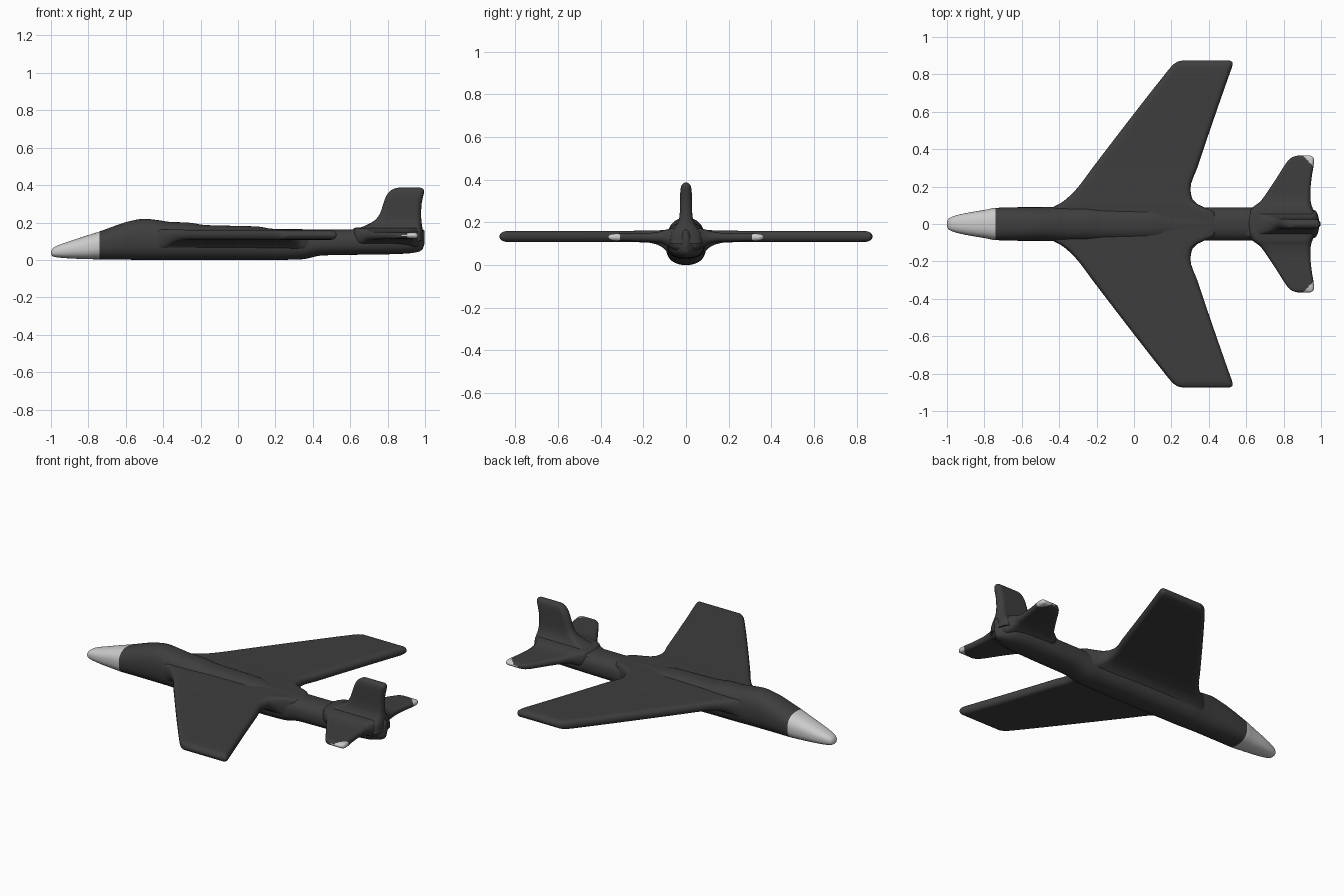
import bpy, bmesh, math

if "Cube" in bpy.data.objects:
    bpy.data.objects.remove(bpy.data.objects["Cube"])


def material(name, v):
    m = bpy.data.materials.new(name)
    m.diffuse_color = (v, v, v, 1)
    m.use_nodes = True
    m.node_tree.nodes["Principled BSDF"].inputs["Base Color"].default_value = m.diffuse_color
    return m


DARK = material("charcoal", 0.048)
LIGHT = material("light_grey", 0.6)


def densify(rows, n):
    """Monotone cubic interpolation of every column along the first one."""
    h = [b[0] - a[0] for a, b in zip(rows, rows[1:])]
    cols = []
    for c in range(len(rows[0])):
        v = [r[c] for r in rows]
        d = [(v[i + 1] - v[i]) / h[i] for i in range(len(h))]
        m = [d[0]] + [2 * p * q / (p + q) if p * q > 0 else 0
                      for p, q in zip(d, d[1:])] + [d[-1]]
        out = []
        for i in range(len(h)):
            for k in range(n):
                t = k / n
                out.append((2*t**3 - 3*t*t + 1) * v[i] + (t**3 - 2*t*t + t) * h[i] * m[i]
                           + (3*t*t - 2*t**3) * v[i + 1] + (t**3 - t*t) * h[i] * m[i + 1])
        cols.append(out + [v[-1]])
    return list(zip(*cols))


def loft(name, rings, light_rule, cap_start=True, mirror=False):
    bm = bmesh.new()
    loops = [[bm.verts.new(p) for p in ring] for ring in rings]
    n = len(loops[0])
    for a, b in zip(loops, loops[1:]):
        for i in range(n):
            j = (i + 1) % n
            bm.faces.new((a[i], a[j], b[j], b[i]))
    if cap_start:
        bm.faces.new(loops[0])
    bm.faces.new(loops[-1])
    bmesh.ops.recalc_face_normals(bm, faces=bm.faces)
    if mirror:   # open root: orient outward using the tip cap
        bm.faces.ensure_lookup_table()
        if bm.faces[-1].normal.y < 0:
            bmesh.ops.reverse_faces(bm, faces=bm.faces)
    for f in bm.faces:
        f.material_index = int(light_rule(f.calc_center_median()))
    me = bpy.data.meshes.new(name)
    bm.to_mesh(me)
    bm.free()
    me.materials.append(DARK)
    me.materials.append(LIGHT)
    ob = bpy.data.objects.new(name, me)
    bpy.context.collection.objects.link(ob)
    bpy.ops.object.select_all(action='DESELECT')
    ob.select_set(True)
    bpy.context.view_layer.objects.active = ob
    bpy.ops.object.shade_smooth_by_angle(angle=math.radians(60))
    if mirror:
        mod = ob.modifiers.new("mirror", 'MIRROR')
        mod.use_axis = (False, True, False)
    return ob


def slab_ring(x0, x1, c0, c1, edge=0.028):
    """Flat section with rounded leading and trailing edges, as (x, c) pairs."""
    mid, h = (c0 + c1) / 2, (c1 - c0) / 2
    r = min(edge, h, (x1 - x0) / 2)
    pts = []
    for k in range(9):
        a = math.pi / 2 + math.pi * k / 8
        pts.append((x0 + r + r * math.cos(a), mid + h * math.sin(a)))
    for k in range(1, 16):
        pts.append((x0 + r + (x1 - x0 - 2 * r) * k / 16, c0))
    for k in range(9):
        a = -math.pi / 2 + math.pi * k / 8
        pts.append((x1 - r + r * math.cos(a), mid + h * math.sin(a)))
    for k in range(1, 16):
        pts.append((x1 - r - (x1 - x0 - 2 * r) * k / 16, c1))
    return pts


def body_ring(x, zb, zt, w, n=40, e=2 / 2.4):
    zc, h = (zb + zt) / 2, (zt - zb) / 2
    pts = []
    for k in range(n):
        a = 2 * math.pi * k / n
        c, s = math.cos(a), math.sin(a)
        pts.append((x, math.copysign(abs(c) ** e, c) * w,
                    zc + math.copysign(abs(s) ** e, s) * h))
    return pts


# Fuselage with pale nose: x, bottom, top, half width
body = [(-1.0, .03, .045, .012), (-.992, .02, .06, .028), (-.97, .014, .075, .04),
        (-.9, .008, .1, .058), (-.8, .004, .133, .075), (-.74, .003, .152, .086),
        (-.65, .002, .185, .089), (-.58, .001, .207, .09), (-.5, 0, .22, .09),
        (-.43, 0, .213, .092), (-.36, 0, .203, .095), (-.27, 0, .2, .095),
        (-.17, 0, .186, .095), (.1, 0, .179, .093), (.19, 0, .166, .09),
        (.34, .003, .164, .089), (.45, .024, .163, .088), (.6, .027, .163, .088),
        (.8, .03, .17, .085), (.9, .034, .17, .075), (.96, .042, .168, .045),
        (.985, .055, .165, .022), (.997, .085, .155, .008)]
loft("fuselage", [body_ring(*r) for r in densify(body, 4)], lambda c: c.x < -.74)

# Wings: y, leading x, trailing x, bottom, top
wing = [(0, -.47, .46, .04, .163), (.06, -.46, .44, .045, .163), (.085, -.44, .385, .06, .163),
        (.11, -.395, .335, .082, .163), (.14, -.355, .31, .097, .162),
        (.19, -.305, .302, .106, .161), (.3, -.222, .338, .107, .16),
        (.6, .008, .44, .107, .16), (.8, .165, .51, .107, .16), (.84, .198, .524, .108, .159),
        (.86, .22, .528, .113, .154), (.87, .24, .52, .12, .147), (.875, .265, .505, .13, .137)]
loft("wings", [[(x, r[0], z) for x, z in slab_ring(*r[1:])] for r in densify(wing, 4)],
     lambda c: False, cap_start=False, mirror=True)

# Tailplanes with pale rear tips: y, leading x, trailing x, bottom, top
tail = [(0, .6, .985, .06, .172), (.05, .61, .975, .07, .172), (.085, .63, .955, .088, .168),
        (.12, .675, .945, .103, .157), (.17, .712, .943, .109, .15), (.25, .765, .95, .111, .148),
        (.31, .803, .96, .112, .147), (.34, .825, .963, .114, .146),
        (.358, .848, .957, .119, .142), (.366, .875, .94, .127, .134)]
loft("tailplanes", [[(x, r[0], z) for x, z in slab_ring(*r[1:])] for r in densify(tail, 6)],
     lambda c: c.x + c.y > 1.268, cap_start=False, mirror=True)

# Fin: z, leading x, trailing x, half width
fin = [(.1, .56, .99, .075), (.15, .58, .988, .068), (.168, .64, .986, .056),
       (.19, .695, .983, .042), (.215, .735, .98, .033), (.25, .76, .979, .029), (.3, .777, .982, .028),
       (.34, .792, .99, .027), (.365, .81, .995, .024), (.38, .832, .99, .016), (.386, .855, .975, .006)]
loft("fin", [[(x, y, r[0]) for x, y in slab_ring(r[1], r[2], -r[3], r[3])]
             for r in densify(fin, 4)], lambda c: False)
